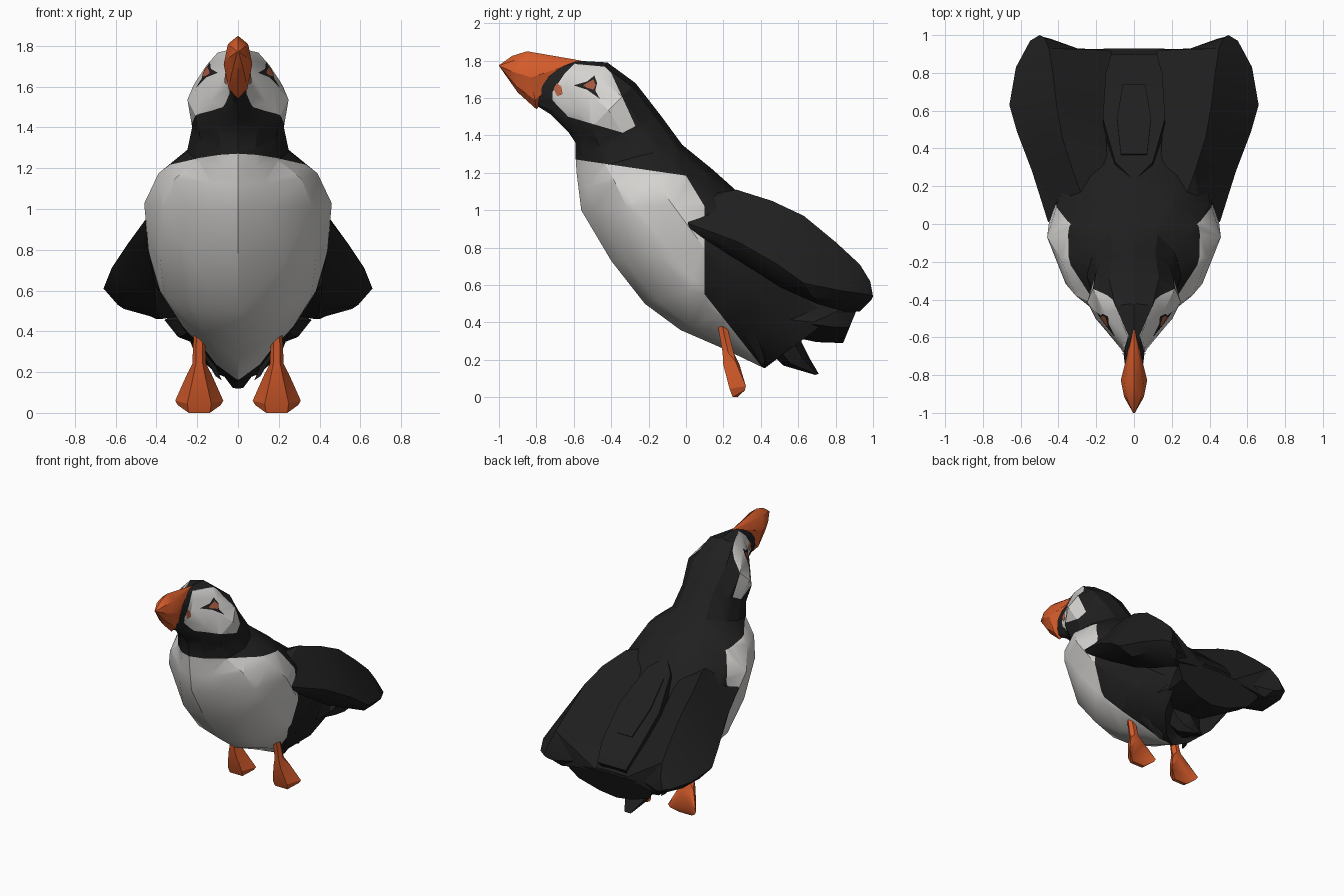
import bpy, bmesh, math
from mathutils import Vector
from mathutils.bvhtree import BVHTree

if "Cube" in bpy.data.objects:
    bpy.data.objects.remove(bpy.data.objects["Cube"])


def material(name, rgb):
    m = bpy.data.materials.new(name)
    m.diffuse_color = (*rgb, 1)
    m.use_nodes = True
    m.node_tree.nodes["Principled BSDF"].inputs["Base Color"].default_value = m.diffuse_color
    return m


BLACK = material("black_feathers", (0.014, 0.014, 0.014))
WHITE = material("white_feathers", (0.66, 0.65, 0.63))
ORANGE = material("orange_skin", (0.67, 0.105, 0.024))
RUST = material("rust_eye_skin", (0.38, 0.10, 0.05))
ROSETTE = material("rosette_orange", (0.50, 0.13, 0.06))


def finish(name, bm, mats, angle=28):
    bmesh.ops.recalc_face_normals(bm, faces=bm.faces)
    me = bpy.data.meshes.new(name)
    bm.to_mesh(me)
    bm.free()
    for m in mats:
        me.materials.append(m)
    ob = bpy.data.objects.new(name, me)
    bpy.context.collection.objects.link(ob)
    bpy.ops.object.select_all(action='DESELECT')
    ob.select_set(True)
    bpy.context.view_layer.objects.active = ob
    bpy.ops.object.shade_smooth_by_angle(angle=math.radians(angle))
    return ob


def loft(rings):
    """Skin a list of equal-length point rings and cap both ends."""
    bm = bmesh.new()
    rows = [[bm.verts.new(p) for p in r] for r in rings]
    n = len(rows[0])
    for a, b in zip(rows, rows[1:]):
        for i in range(n):
            j = (i + 1) % n
            bm.faces.new((a[i], a[j], b[j], b[i]))
    bm.faces.new(rows[0])
    bm.faces.new(rows[-1])
    bmesh.ops.remove_doubles(bm, verts=bm.verts, dist=0.0005)
    bmesh.ops.triangulate(bm, faces=bm.faces)
    return bm


def ring(front, back, w, power=1.4, back_power=1.0, widest=0.55, n=12):
    """Symmetric section between a front and a back (y, z) point, half width w."""
    f, b = Vector((0, *front)), Vector((0, *back))
    pts = []
    for i in range(n):
        t = 2 * math.pi * i / n
        c, s = -math.cos(t), math.sin(t)
        k = widest + c * (widest if c < 0 else 1 - widest)
        p = f.lerp(b, k)
        p.x = math.copysign(abs(s) ** (power if c < 0 else back_power), s) * w
        pts.append(p)
    return pts


# Body, neck and head in one skin
stations = [
    ((-0.80, 1.56), (-0.82, 1.74), 0.040),
    ((-0.72, 1.51), (-0.59, 1.80), 0.060, 1.2, 0.9),
    ((-0.63, 1.42), (-0.42, 1.79), 0.172, 1.3, 0.8),
    ((-0.59, 1.36), (-0.27, 1.68), 0.248, 1.4, 0.9),
    ((-0.59, 1.28), (-0.13, 1.50), 0.225),
    ((-0.585, 1.20), (-0.02, 1.35), 0.25, 1.4),
    ((-0.575, 1.12), (0.14, 1.22), 0.39, 1.6),
    ((-0.56, 1.00), (0.33, 1.05), 0.46, 1.65),
    ((-0.40, 0.73), (0.50, 0.86), 0.44, 0.95),
    ((-0.22, 0.50), (0.62, 0.74), 0.41, 0.9),
    ((-0.03, 0.36), (0.75, 0.63), 0.32, 0.95),
    ((0.20, 0.26), (0.85, 0.54), 0.26, 1.15),
    ((0.42, 0.155), (0.88, 0.50), 0.25, 1.4, 1.0, 0.7),
    ((0.53, 0.33), (0.91, 0.51), 0.30, 1.3, 0.8, 0.7),
    ((0.70, 0.295), (0.93, 0.51), 0.34, 1.4, 0.7, 0.75),
    ((0.84, 0.29), (0.93, 0.51), 0.36, 1.4, 0.7, 0.75),
]
bm = loft([ring(*s) for s in stations])


def slice_faces(keep, co, no):
    fs = [f for f in bm.faces if keep(f.calc_center_median())]
    geom = fs + list({e for f in fs for e in f.edges}) + list({v for f in fs for v in f.verts})
    bmesh.ops.bisect_plane(bm, geom=geom, plane_co=co, plane_no=no, dist=1e-5)


def cut(p, q, keep):
    """Slice along the side-view line p-q."""
    slice_faces(keep, (0, *p), (0, p[1] - q[1], q[0] - p[0]))


def side(c, p, q):
    return (q[0] - p[0]) * (c.z - p[1]) - (q[1] - p[1]) * (c.y - p[0])


# Colour borders: bib outline, cheek patch outline, wedge-shaped crown
bib = [((-0.58, 1.27), (0.0, 1.185)), ((0.0, 1.185), (0.1, 1.02)),
       ((0.1, 1.02), (0.1, 0.55)), ((0.1, 0.55), (0.4, 0.17))]
patch = [(-0.57, 1.81), (-0.65, 1.73), (-0.715, 1.63), (-0.715, 1.525), (-0.63, 1.50),
         (-0.52, 1.385), (-0.44, 1.36), (-0.27, 1.45), (-0.43, 1.80)]
edges = list(zip(patch, patch[1:] + patch[:1]))
for p, q in bib:
    cut(p, q, lambda c: c.z < 1.36)
for p, q in edges:
    cut(p, q, lambda c: c.z > 1.2)
for sx in (-1, 1):
    slice_faces(lambda c: c.z > 1.68, (sx * 0.035, -0.58, 0), (sx * 0.16, -0.07, 0))
for f in bm.faces:
    c = f.calc_center_median()
    s = [side(c, *e) < 0 for e in bib]
    on_bib = s[0] and s[1] and (s[2] or s[3])
    on_crown = c.z > 1.7 and abs(c.x) < 0.035 + (c.y + 0.58) * 0.07 / 0.16
    f.material_index = int(on_bib or (all(side(c, *e) > 0 for e in edges) and not on_crown))
bmesh.ops.triangulate(bm, faces=bm.faces)
skin = BVHTree.FromBMesh(bm)
finish("body", bm, [BLACK, WHITE])

# Beak, running back into a point on the forehead
finish("beak", loft([
    ring((-0.565, 1.795), (-0.56, 1.80), 0.004, n=8),
    ring((-0.80, 1.54), (-0.85, 1.85), 0.07, 1.2, n=8),
    ring((-0.90, 1.63), (-0.93, 1.825), 0.052, n=8),
    ring((-0.995, 1.765), (-1.0, 1.775), 0.006, n=8)]), [ORANGE])


# Painted eye and cheek details, laid on the head surface
def decal(name, outline, mat, lift):
    for sx, tag in ((1, "right"), (-1, "left")):
        b = bmesh.new()
        mid = tuple(sum(v) / len(outline) for v in zip(*outline))
        vs = []
        for y, z in [mid] + outline:
            hit = skin.ray_cast(Vector((sx, y, z)), Vector((-sx, 0, 0)))[0]
            vs.append(b.verts.new((hit.x + sx * lift, y, z)))
        n = len(outline)
        for i in range(n):
            b.faces.new((vs[0], vs[1 + i], vs[1 + (i + 1) % n]))
        bmesh.ops.recalc_face_normals(b, faces=b.faces)
        if sum(f.normal.x for f in b.faces) * sx < 0:
            bmesh.ops.reverse_faces(b, faces=b.faces)
        me = bpy.data.meshes.new(name)
        b.to_mesh(me)
        b.free()
        me.materials.append(mat)
        bpy.context.collection.objects.link(bpy.data.objects.new(f"{name}_{tag}", me))


decal("eye_rim", [(-0.60, 1.668), (-0.53, 1.688), (-0.49, 1.72), (-0.475, 1.68),
                  (-0.485, 1.64), (-0.46, 1.595), (-0.53, 1.645)], BLACK, 0.005)
decal("eye", [(-0.55, 1.668), (-0.495, 1.70), (-0.483, 1.67), (-0.495, 1.645), (-0.53, 1.655)], RUST, 0.009)
decal("cheek_spot", [(-0.708, 1.65), (-0.69, 1.68), (-0.665, 1.66), (-0.66, 1.62), (-0.69, 1.61)], ROSETTE, 0.006)

# Folded wings: sections of inner, ridge, outer edge, under edge and underside points
wing = [
    [(0.25, 0.08, 1.08), (0.36, 0.04, 1.03), (0.455, 0.01, 0.93), (0.45, 0.02, 0.905), (0.42, 0.03, 0.88)],
    [(0.14, 0.30, 1.02), (0.32, 0.27, 1.11), (0.54, 0.28, 0.83), (0.50, 0.29, 0.77), (0.40, 0.30, 0.72)],
    [(0.15, 0.50, 0.86), (0.38, 0.46, 1.05), (0.62, 0.49, 0.71), (0.57, 0.50, 0.63), (0.41, 0.50, 0.59)],
    [(0.15, 0.65, 0.74), (0.41, 0.63, 0.97), (0.66, 0.63, 0.61), (0.59, 0.68, 0.53), (0.40, 0.70, 0.50)],
    [(0.13, 0.80, 0.62), (0.43, 0.80, 0.83), (0.625, 0.83, 0.57), (0.56, 0.84, 0.51), (0.38, 0.84, 0.46)],
    [(0.12, 0.92, 0.50), (0.45, 0.93, 0.71), (0.55, 0.97, 0.55), (0.51, 0.95, 0.51), (0.40, 0.93, 0.46)],
    [(0.30, 0.93, 0.52), (0.475, 0.985, 0.62), (0.50, 1.00, 0.54), (0.48, 0.99, 0.52), (0.44, 0.98, 0.51)],
]
# Flank feathers hanging beside the legs
flank = [
    [(0.36, 0.10, 0.62), (0.38, 0.16, 0.62), (0.36, 0.25, 0.58), (0.28, 0.18, 0.58)],
    [(0.25, 0.25, 0.42), (0.28, 0.30, 0.43), (0.25, 0.36, 0.40), (0.18, 0.30, 0.40)],
    [(0.11, 0.40, 0.18), (0.12, 0.42, 0.20), (0.11, 0.43, 0.23), (0.08, 0.42, 0.16)],
]


# Legs with hanging webbed feet, sides swept back and up
def foot_ring(y, z, rx, ry, lift=0.0, sweep=0.0):
    out = []
    for i in range(6):
        t = math.pi * i / 3
        c, s = math.cos(t), math.sin(t)
        out.append((0.19 + rx * c, y + ry * s + sweep * c * c, z + lift * c * c))
    return out


leg = [foot_ring(0.195, 0.38, 0.028, 0.028), foot_ring(0.225, 0.24, 0.034, 0.034),
       foot_ring(0.235, 0.17, 0.06, 0.05, 0.02, 0.03), foot_ring(0.25, 0.04, 0.118, 0.04, 0.02, 0.07),
       foot_ring(0.245, -0.012, 0.105, 0.015, 0.05, 0.07)]

for sx, tag in ((1, "right"), (-1, "left")):
    for name, rings, mat in (("wing", wing, BLACK), ("flank_feathers", flank, BLACK), ("leg", leg, ORANGE)):
        finish(f"{name}_{tag}", loft([[(sx * x, y, z) for x, y, z in r] for r in rings]), [mat])


# Flat feather plates: upper tail cover and the pointed under-tail
def plate(name, rows, thick):
    rings = [[(-w, y, z), (w, y, z), (w, y - thick, z - thick), (-w, y - thick, z - thick)]
             for w, y, z in rows]
    finish(name, loft(rings), [BLACK])


plate("tail_cover", [(0.02, 0.25, 1.12), (0.10, 0.33, 1.06), (0.165, 0.56, 0.87),
                     (0.15, 0.80, 0.67), (0.12, 0.90, 0.55)], 0.06)
plate("tail_cover_center", [(0.07, 0.37, 1.035), (0.09, 0.56, 0.88), (0.06, 0.74, 0.73)], 0.01)
finish("under_tail", loft([
    ring((0.36, 0.42), (0.58, 0.42), 0.16, n=6), ring((0.46, 0.23), (0.62, 0.29), 0.12, n=6),
    ring((0.52, 0.17), (0.66, 0.21), 0.085, n=6), ring((0.69, 0.12), (0.71, 0.125), 0.03, n=6)]), [BLACK])
